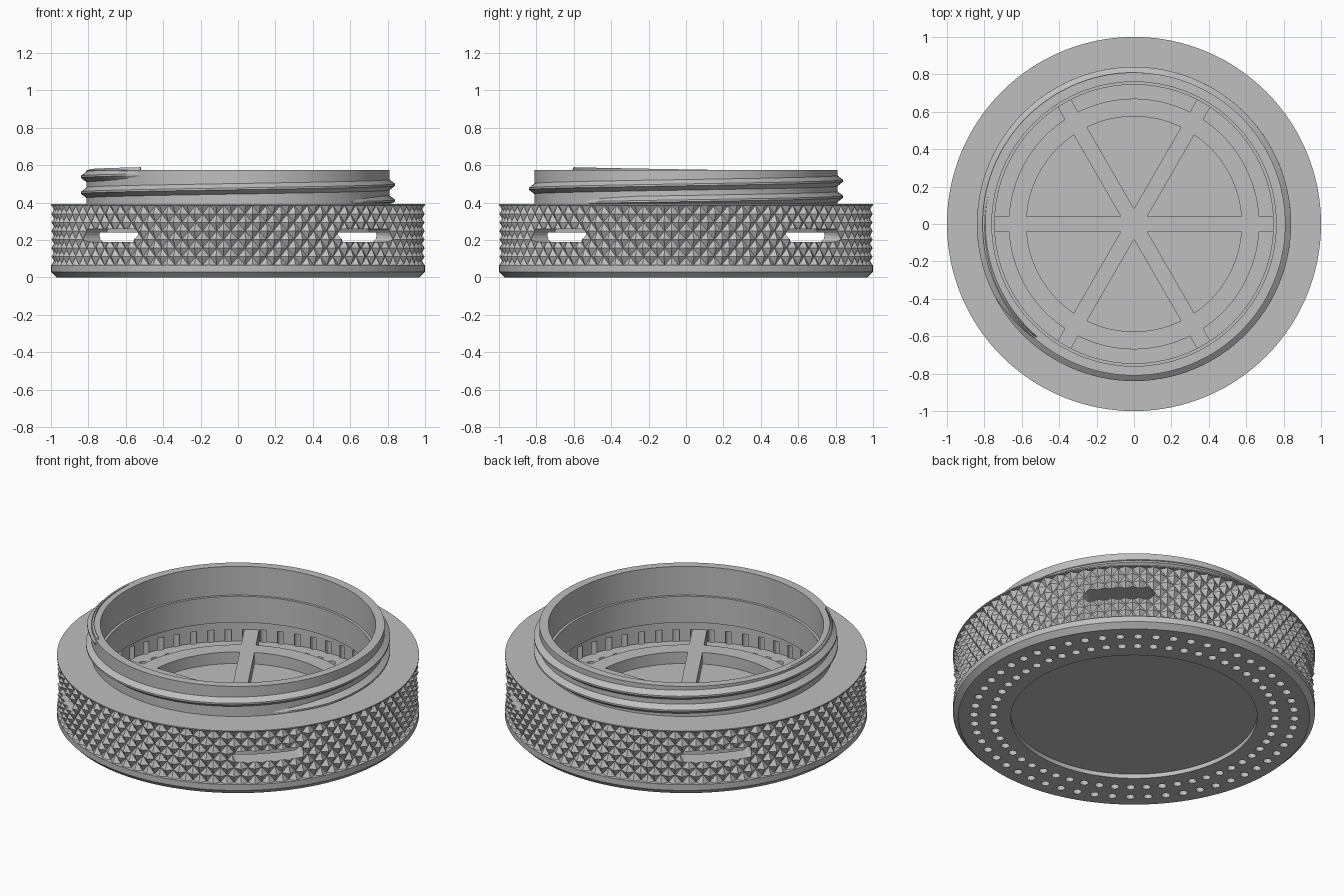
import bpy
import bmesh
from math import sin, cos, pi, radians
from mathutils import Matrix, Vector

if "Cube" in bpy.data.objects:
    bpy.data.objects.remove(bpy.data.objects["Cube"])

COLUMNS = 160        # half-diamond columns around the grip
ROWS = 7             # half-diamond rows up the grip
GRIP_LOW, GRIP_HIGH = 0.065, 0.385

grey = bpy.data.materials.new("machined_grey")
grey.use_nodes = True
grey.diffuse_color = (0.52, 0.52, 0.52, 1)
grey.node_tree.nodes["Principled BSDF"].inputs["Base Color"].default_value = (0.52, 0.52, 0.52, 1)


def make_object(name, bm):
    bmesh.ops.recalc_face_normals(bm, faces=bm.faces)
    mesh = bpy.data.meshes.new(name)
    bm.to_mesh(mesh)
    bm.free()
    obj = bpy.data.objects.new(name, mesh)
    bpy.context.collection.objects.link(obj)
    mesh.materials.append(grey)
    return obj


def activate(obj):
    bpy.ops.object.select_all(action='DESELECT')
    obj.select_set(True)
    bpy.context.view_layer.objects.active = obj


def combine(obj, tool, operation):
    """Apply an exact boolean and discard the tool object."""
    tool.hide_render = True
    mod = obj.modifiers.new(operation.lower(), 'BOOLEAN')
    mod.operation, mod.solver, mod.object = operation, 'EXACT', tool
    activate(obj)
    bpy.ops.object.modifier_apply(modifier=mod.name)
    bpy.data.objects.remove(tool)


def smooth(obj):
    activate(obj)
    bpy.ops.object.shade_smooth_by_angle(angle=radians(20))


def lathe(bm, profile, closed):
    """Spin (radius, z, is_grip) rows; grip rows get raised diamonds."""
    rings = []
    for r, z, row in profile:
        ring = []
        for i in range(COLUMNS):
            rad = r
            if row is not None:
                rad = 0.998 if (i + row) % 2 == 0 else 0.972
            a = 2 * pi * i / COLUMNS
            ring.append(bm.verts.new((rad * cos(a), rad * sin(a), z)))
        rings.append(ring)
    pairs = list(zip(range(len(rings) - 1), range(1, len(rings))))
    if closed:
        pairs.append((len(rings) - 1, 0))
    else:
        bm.faces.new(rings[0])
        bm.faces.new(rings[-1])
    for lo, hi in pairs:
        row = profile[lo][2]
        is_grip = row is not None and profile[hi][2] is not None
        for i in range(COLUMNS):
            k = (i + 1) % COLUMNS
            a, b, c, d = rings[lo][i], rings[lo][k], rings[hi][k], rings[hi][i]
            if not is_grip:
                bm.faces.new((a, b, c, d))
            elif (i + row) % 2 == 0:      # groove runs from b to d
                bm.faces.new((a, b, d))
                bm.faces.new((b, c, d))
            else:                         # groove runs from a to c
                bm.faces.new((a, b, c))
                bm.faces.new((a, c, d))


def plain(points):
    return [(r, z, None) for r, z in points]


# Cap body: recessed base, chamfer, knurled grip, flange, hollow neck
grip = [(1, GRIP_LOW + (GRIP_HIGH - GRIP_LOW) * j / ROWS, j) for j in range(ROWS + 1)]
profile = plain([(0.68, 0.026), (0.68, 0), (0.97, 0), (1, 0.03), (1, GRIP_LOW)])
profile += grip
profile += plain([(1, GRIP_HIGH), (1, 0.392), (0.81, 0.392), (0.81, 0.575),
                  (0.76, 0.575), (0.76, 0.4), (0.745, 0.4), (0.745, 0.24),
                  (0.87, 0.24), (0.87, 0.07)])
bm = bmesh.new()
lathe(bm, profile, closed=False)
body = make_object("cap_body", bm)

# Two rings of vent holes; the outer ring bites into the cavity wall
bm = bmesh.new()
HOLES = 56
for radius in (0.78, 0.885):
    for i in range(HOLES):
        a = 2 * pi * i / HOLES
        bmesh.ops.create_cone(
            bm, cap_ends=True, segments=12, radius1=0.024, radius2=0.024, depth=0.2,
            matrix=Matrix.Translation((radius * cos(a), radius * sin(a), 0.04)))
combine(body, make_object("hole_cutter", bm), 'DIFFERENCE')

# Four rounded slots through the grip wall
bm = bmesh.new()
HALF, ROUND = 0.165, 0.035
outline = []
for side in (1, -1):
    for s in range(9):
        a = -pi / 2 + pi * s / 8
        outline.append((side * (HALF + ROUND * cos(a)), 0.225 + side * ROUND * sin(a)))
for quarter in range(4):
    turn = Matrix.Rotation(pi / 4 + quarter * pi / 2, 3, 'Z')
    inner, outer = [[bm.verts.new(turn @ Vector((u, v, z))) for v, z in outline]
                    for u in (0.8, 1.1)]
    bm.faces.new(inner)
    bm.faces.new(outer)
    for i in range(len(outline)):
        k = (i + 1) % len(outline)
        bm.faces.new((inner[i], inner[k], outer[k], outer[i]))
combine(body, make_object("slot_cutter", bm), 'DIFFERENCE')
smooth(body)

# Screw thread around the neck, fading at both ends
bm = bmesh.new()
START, END, STEPS, PITCH = -7.0, 4.0, 200, 0.085
previous = None
for s in range(STEPS + 1):
    a = START + (END - START) * s / STEPS
    fade = min(1, (a - START) / 0.4 + 0.05, (END - a) / 0.4 + 0.05)
    z = 0.495 + PITCH * a / (2 * pi)
    crest = 0.81 + 0.03 * fade
    section = [bm.verts.new((r * cos(a), r * sin(a), max(z + dz, 0.385)))
               for r, dz in ((0.795, -0.04), (crest, -0.005), (crest, 0.005), (0.795, 0.04))]
    if previous:
        for i in range(4):
            k = (i + 1) % 4
            bm.faces.new((previous[i], previous[k], section[k], section[i]))
    else:
        bm.faces.new(section)
    previous = section
bm.faces.new(previous)
smooth(make_object("screw_thread", bm))

# Stiffening wheel on the inner floor: a ring joined with three crossing bars
LOW, HIGH = 0.06, 0.14
bm = bmesh.new()
lathe(bm, plain([(0.575, LOW), (0.67, LOW), (0.67, HIGH), (0.575, HIGH)]), closed=True)
wheel = make_object("floor_spokes", bm)
for i in range(3):
    bm = bmesh.new()
    size = Matrix.Diagonal((1.75, 0.082, HIGH - LOW, 1))
    place = Matrix.Translation((0, 0, (LOW + HIGH) / 2)) @ Matrix.Rotation(i * pi / 3, 4, 'Z')
    bmesh.ops.create_cube(bm, size=1, matrix=place @ size)
    combine(wheel, make_object("bar", bm), 'UNION')
smooth(wheel)
